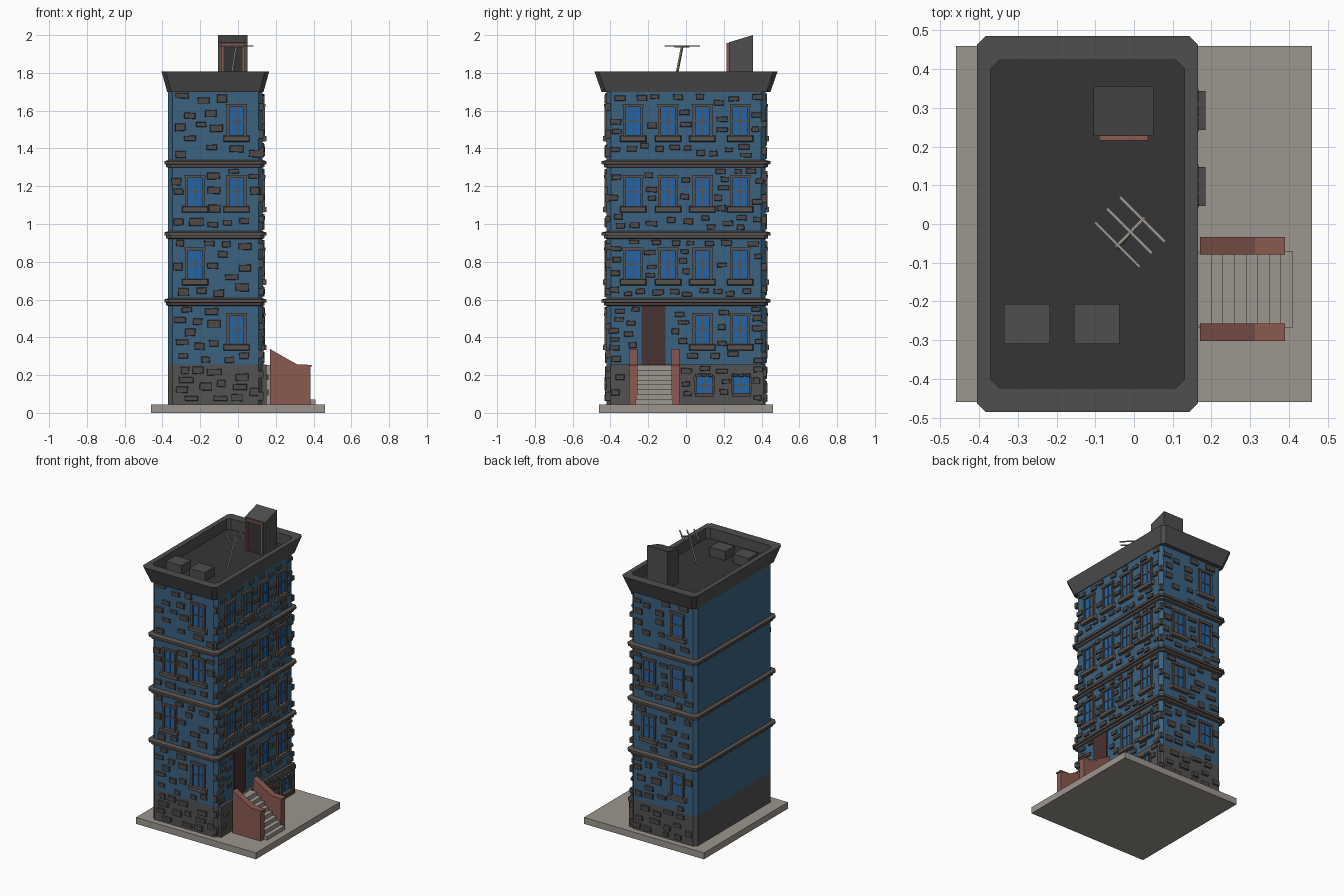
import bpy, bmesh, math, random
from mathutils import Vector

if "Cube" in bpy.data.objects:
    bpy.data.objects.remove(bpy.data.objects["Cube"])
random.seed(7)

# ---- colours
def mat(name, hexcol):
    c = [int(hexcol[i:i+2], 16) / 255 for i in (0, 2, 4)]
    c = [v / 12.92 if v <= 0.04045 else ((v + 0.055) / 1.055) ** 2.4 for v in c]
    m = bpy.data.materials.new(name)
    m.diffuse_color = (*c, 1)
    m.use_nodes = True
    m.node_tree.nodes["Principled BSDF"].inputs["Base Color"].default_value = m.diffuse_color
    return m

WALL = mat("blue wall", "3B6280")
BASE = mat("basement grey", "545252")
STONE = mat("stone", "4D4A48")
TRIM = mat("trim brown", "5A524D")
GLASS = mat("window blue", "2065A8")
RED = mat("red brick", "8A5A50")
DOOR = mat("dark door", "4A3232")
CONC = mat("concrete", "9C968E")
ROOF = mat("roof dark", "353535")
CORN = mat("cornice grey", "4E4E4E")

# ---- helpers
def finish(name, bm, *mats, rule=None):
    bmesh.ops.recalc_face_normals(bm, faces=bm.faces)
    if rule:
        for f in bm.faces:
            f.material_index = rule(f)
    me = bpy.data.meshes.new(name)
    bm.to_mesh(me)
    bm.free()
    for m in mats:
        me.materials.append(m)
    ob = bpy.data.objects.new(name, me)
    bpy.context.collection.objects.link(ob)
    return ob

def hexa(bm, p):
    """Box from 4 back + 4 front points."""
    v = [bm.verts.new(q) for q in p]
    for f in ((0, 1, 2, 3), (4, 5, 6, 7), (0, 1, 5, 4), (1, 2, 6, 5), (2, 3, 7, 6), (3, 0, 4, 7)):
        bm.faces.new([v[i] for i in f])

def box(bm, x0, x1, y0, y1, z0, z1):
    hexa(bm, [(x, y, z) for z in (z0, z1) for x, y in ((x0, y0), (x1, y0), (x1, y1), (x0, y1))])

def extrude_y(bm, prof, y0, y1):
    a = [bm.verts.new((x, y0, z)) for x, z in prof]
    b = [bm.verts.new((x, y1, z)) for x, z in prof]
    bm.faces.new(a)
    bm.faces.new(b)
    for i in range(len(a)):
        j = (i + 1) % len(a)
        bm.faces.new((a[i], a[j], b[j], b[i]))

def loft(bm, rings, ch=0.022, cx=-0.12):
    """Chamfered rectangles (half x, half y, z) joined bottom to top."""
    prev = first = None
    for hx, hy, z in rings:
        pts = [(hx, ch - hy), (hx, hy - ch), (hx - ch, hy), (ch - hx, hy),
               (-hx, hy - ch), (-hx, ch - hy), (ch - hx, -hy), (hx - ch, -hy)]
        r = [bm.verts.new((cx + x, y, z)) for x, y in pts]
        if prev:
            for i in range(8):
                j = (i + 1) % 8
                bm.faces.new((prev[i], prev[j], r[j], r[i]))
        first = first or r
        prev = r
    bm.faces.new(first)
    bm.faces.new(prev)

# wall frames: origin, sideways axis, outward normal
FACES = {"front": (Vector((-0.12, -0.42, 0)), Vector((1, 0, 0)), Vector((0, -1, 0))),
         "back": (Vector((-0.12, 0.42, 0)), Vector((-1, 0, 0)), Vector((0, 1, 0))),
         "right": (Vector((0.13, 0, 0)), Vector((0, 1, 0)), Vector((1, 0, 0)))}

def slab(bm, face, u0, u1, z0, z1, n0, n1, jit=0, inset=0):
    o, u, n = FACES[face]
    c = [(a + random.uniform(-jit, jit), b + random.uniform(-jit, jit))
         for a, b in ((u0, z0), (u1, z0), (u1, z1), (u0, z1))]
    mu, mz = (u0 + u1) / 2, (z0 + z1) / 2
    d = [(a - math.copysign(inset, a - mu), b - math.copysign(inset, b - mz)) for a, b in c]
    hexa(bm, [o + u * a + n * k + Vector((0, 0, b)) for pts, k in ((c, n0), (d, n1)) for a, b in pts])

# ---- ground plate, walls, basement, bands, cornice
bm = bmesh.new(); box(bm, -0.46, 0.46, -0.46, 0.46, 0, 0.045)
finish("ground_plate", bm, CONC)
bm = bmesh.new(); loft(bm, [(0.25, 0.42, z) for z in (0.04, 0.255, 1.72)])
finish("tower_walls", bm, BASE, WALL, rule=lambda f: int(f.calc_center_median().z > 0.255))
bm = bmesh.new(); box(bm, 0.12, 0.15, -0.40, 0.41, 0.04, 0.255)
finish("basement_plinth", bm, BASE)
bm = bmesh.new()
for z in (0.57, 0.925, 1.302):
    loft(bm, [(0.25, 0.42, z - 0.004), (0.26, 0.435, z), (0.26, 0.435, z + 0.013), (0.27, 0.447, z + 0.015),
              (0.27, 0.447, z + 0.03), (0.25, 0.42, z + 0.037)])
finish("floor_bands", bm, TRIM)
bm = bmesh.new()
loft(bm, [(0.255, 0.447, 1.70), (0.285, 0.485, 1.808), (0.25, 0.423, 1.808), (0.25, 0.423, 1.735)])
finish("roof_cornice", bm, CORN, ROOF,
       rule=lambda f: int(f.normal.z > 0.9 and f.calc_center_median().z < 1.75))

# ---- windows
frames, panes = bmesh.new(), bmesh.new()
blocked = {k: [] for k in FACES}

def window(face, u, z):
    """z is the bottom of the sill."""
    t, w = z + 0.2, 0.052
    slab(panes, face, u - 0.05, u + 0.05, z + 0.03, t - 0.01, -0.002, 0.003)
    for s in (-1, 1):
        a, b = sorted((u + s * w, u + s * (w - 0.014)))
        slab(frames, face, a, b, z + 0.03, t, 0, 0.012)
    slab(frames, face, u - 0.055, u + 0.055, t - 0.016, t, 0, 0.015)
    slab(frames, face, u - 0.07, u + 0.07, z, z + 0.034, 0, 0.02, inset=0.004)
    slab(frames, face, u - 0.004, u + 0.004, z + 0.03, t - 0.01, 0, 0.007)
    slab(frames, face, u - 0.045, u + 0.045, z + 0.108, z + 0.116, 0, 0.008)
    blocked[face].append((u - 0.072, u + 0.072, z - 0.004, z + 0.04))
    blocked[face].append((u - 0.058, u + 0.058, z, t + 0.004))

SILLS = (0.33, 0.675, 1.06, 1.435)
for face in ("front", "back"):
    for z, us in zip(SILLS, ((0.112,), (-0.107,), (-0.107, 0.112), (0.112,))):
        for u in us:
            window(face, u, z)
for i, z in enumerate(SILLS):
    for u in (-0.28, -0.095, 0.087, 0.287):
        if i or u > 0:
            window("right", u, z)
finish("window_frames", frames, TRIM)

# ---- basement windows with stone surrounds
stones = bmesh.new()
bars = bmesh.new()
for u in (0.097, 0.293):
    slab(panes, "right", u - 0.042, u + 0.042, 0.103, 0.192, 0.01, 0.026)
    slab(bars, "right", u - 0.004, u + 0.004, 0.105, 0.19, 0.02, 0.03)
    slab(bars, "right", u - 0.04, u + 0.04, 0.145, 0.153, 0.02, 0.03)
    slab(stones, "right", u - 0.05, u + 0.05, 0.085, 0.105, 0.01, 0.055)
    for s in (-1, 0, 1):
        slab(stones, "right", u + s * 0.034 - 0.016, u + s * 0.034 + 0.016, 0.19, 0.208, 0.01, 0.038, 0.002, 0.003)
    for s in (-1, 1):
        slab(stones, "right", u + s * 0.048 - 0.007, u + s * 0.048 + 0.007, 0.103, 0.192, 0.01, 0.036, 0.002)
    blocked["right"].append((u - 0.06, u + 0.06, 0.08, 0.22))
finish("window_panes", panes, GLASS)
finish("basement_window_bars", bars, TRIM)

# ---- entrance door
bm = bmesh.new(); slab(bm, "right", -0.235, -0.108, 0.25, 0.567, -0.01, 0.006)
finish("entrance_door", bm, DOOR)
blocked["right"] += [(-0.24, -0.10, 0.25, 0.57), (-0.31, -0.03, 0.04, 0.34)]

# ---- scattered wall stones, kept clear of openings
FLOORS = ((0.055, 0.25), (0.262, 0.562), (0.613, 0.917), (0.968, 1.294), (1.345, 1.695))
for face, half, count, ws, hs in (("front", 0.235, 13, (0.045, 0.08), (0.028, 0.045)),
                                  ("back", 0.235, 13, (0.045, 0.08), (0.028, 0.045)),
                                  ("right", 0.41, 28, (0.04, 0.064), (0.025, 0.034))):
    for k, (za, zb) in enumerate(FLOORS):
        n = tries = 0
        lift = 0.02 if face == "right" and k == 0 else 0
        while n < count and tries < 1500:
            tries += 1
            w, h = random.uniform(*ws), random.uniform(*hs)
            u, z = random.uniform(-half, half - w), random.uniform(za, zb - h)
            if any(u < b and u + w > a and z < d and z + h > c for a, b, c, d in blocked[face]):
                continue
            g = 0.014
            blocked[face].append((u - g, u + w + g, z - g, z + h + g))
            slab(stones, face, u, u + w, z, z + h, lift - 0.005, lift + random.uniform(0.008, 0.012), 0.002, 0.003)
            n += 1

# a few corner stones on the street side corners
for s in (-1, 1):
    for za, zb in FLOORS:
        z = za + random.uniform(0, 0.05)
        while z < zb - 0.05:
            h, r = random.uniform(0.03, 0.045), random.uniform(0.018, 0.024)
            box(stones, 0.13 - r, 0.134, *sorted((s * (0.42 - r), s * 0.425)), z, z + h)
            z += h + random.uniform(0.05, 0.12)
finish("wall_stones", stones, STONE)

# ---- entrance steps and cheek walls
bm = bmesh.new()
for i in range(8):
    e = 0.005 if i == 0 else 0
    box(bm, 0.13, 0.41 - 0.03 * i, -0.262 - e, -0.075 + e, 0.045 + 0.026 * i, 0.071 + 0.026 * i)
finish("entrance_steps", bm, CONC)
bm = bmesh.new()
for y in (-0.302, -0.079):
    extrude_y(bm, [(0.17, 0.045), (0.385, 0.045), (0.385, 0.246), (0.31, 0.248), (0.17, 0.33)], y + 0.001, y + 0.044)
    extrude_y(bm, [(0.17, 0.328), (0.31, 0.246), (0.39, 0.244), (0.39, 0.254), (0.312, 0.257), (0.17, 0.338)], y, y + 0.045)
finish("stair_cheek_walls", bm, RED)

# ---- roof hut with doorway
bm = bmesh.new()
hexa(bm, [(x, y, z) for x in (-0.105, 0.05) for y, z in ((0.227, 1.73), (0.355, 1.73), (0.355, 2.0), (0.227, 1.962))])
finish("roof_hut", bm, CORN)
bm = bmesh.new()
for x in (-0.09, 0.024):
    box(bm, x, x + 0.012, 0.215, 0.23, 1.735, 1.957)
box(bm, -0.09, 0.036, 0.215, 0.23, 1.945, 1.957)
finish("roof_door_frame", bm, RED)
bm = bmesh.new(); box(bm, -0.079, 0.025, 0.221, 0.23, 1.735, 1.946)
finish("roof_door", bm, ROOF)

# ---- roof boxes
bm = bmesh.new()
for x in (-0.335, -0.155):
    box(bm, x, x + 0.118, -0.31, -0.207, 1.73, 1.797)
finish("roof_vent_boxes", bm, CORN)

# ---- antenna with flat bars
bm = bmesh.new()
def bar(a, b, w=0.004, t=0.003):
    a, b = Vector(a), Vector(b)
    d = (b - a).normalized()
    side = d.cross(Vector((0, 0, 1))).normalized()
    up = side.cross(d)
    hexa(bm, [p + side * w * i + up * t * j for p in (a, b) for i, j in ((-1, -1), (1, -1), (1, 1), (-1, 1))])
bar((-0.04, -0.06, 1.735), (-0.008, -0.02, 1.94), 0.005, 0.005)
bar((-0.047, -0.059, 1.938), (0.027, 0.017, 1.938))
for x, y in ((0.022, 0.012), (-0.012, -0.018), (-0.043, -0.053)):
    bar((x - 0.058, y + 0.058, 1.942), (x + 0.058, y - 0.058, 1.942))
finish("roof_antenna", bm, CONC)
